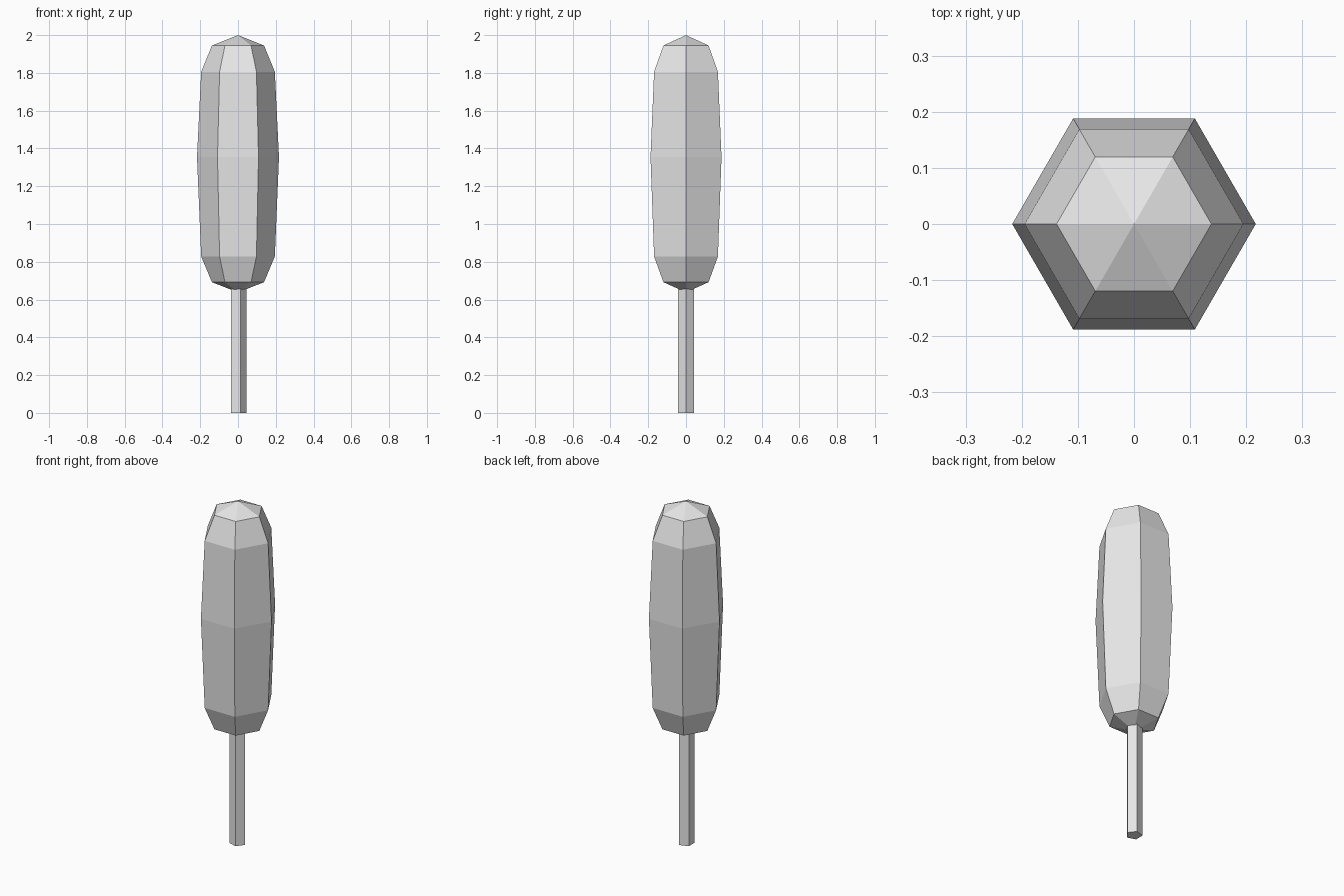
import bpy, bmesh
from math import cos, sin, tau

cube = bpy.data.objects.get("Cube")
if cube:
    bpy.data.objects.remove(cube, do_unlink=True)

grey = bpy.data.materials.new("light_grey")
grey.use_nodes = True
colour = (0.8, 0.8, 0.8, 1)
grey.diffuse_color = colour
grey.node_tree.nodes["Principled BSDF"].inputs["Base Color"].default_value = colour


def lathe(name, sides, profile):
    """Flat-shaded turned solid from (radius, z) pairs, with a corner on +x."""
    bm = bmesh.new()
    rings = []
    for r, z in profile:
        count = sides if r > 0 else 1
        rings.append([bm.verts.new((r * cos(tau * i / sides), r * sin(tau * i / sides), z))
                      for i in range(count)])
    for low, high in zip(rings, rings[1:]):
        for i in range(sides):
            j = (i + 1) % sides
            if len(low) == 1:
                bm.faces.new((low[0], high[j], high[i]))
            elif len(high) == 1:
                bm.faces.new((low[i], low[j], high[0]))
            else:
                bm.faces.new((low[i], low[j], high[j], high[i]))
    # Close open ends
    if len(rings[0]) > 1:
        bm.faces.new(rings[0][::-1])
    if len(rings[-1]) > 1:
        bm.faces.new(rings[-1])
    bmesh.ops.recalc_face_normals(bm, faces=bm.faces)
    mesh = bpy.data.meshes.new(name)
    bm.to_mesh(mesh)
    bm.free()
    mesh.materials.append(grey)
    obj = bpy.data.objects.new(name, mesh)
    bpy.context.collection.objects.link(obj)
    return obj


# Five-sided stem, running a little way into the head
lathe("stem", 5, [(0.045, 0), (0.045, 0.68)])

# Six-sided elongated head with pointed ends
lathe("head", 6, [(0, 0.638), (0.138, 0.692), (0.195, 0.828), (0.217, 1.354),
                  (0.195, 1.806), (0.138, 1.945), (0, 2)])
